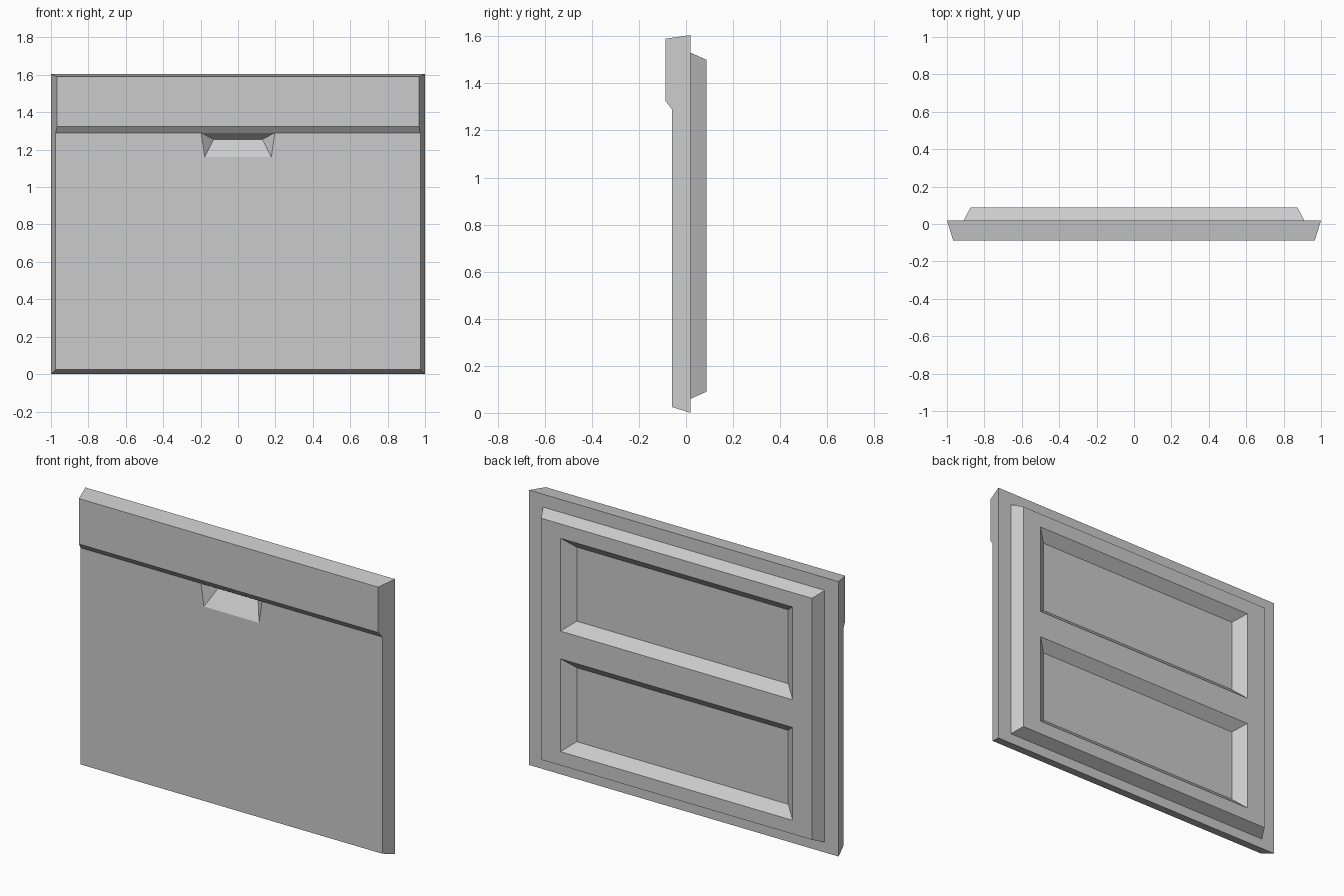
import bpy, bmesh

if "Cube" in bpy.data.objects:
    bpy.data.objects.remove(bpy.data.objects["Cube"])


def finish(bm, name):
    bmesh.ops.remove_doubles(bm, verts=bm.verts, dist=1e-5)
    bmesh.ops.recalc_face_normals(bm, faces=bm.faces)
    mesh = bpy.data.meshes.new(name)
    bm.to_mesh(mesh)
    bm.free()
    bpy.context.collection.objects.link(bpy.data.objects.new(name, mesh))


def face(bm, pts):
    return bm.faces.new([bm.verts.new(p) for p in pts])


def rect(x0, x1, z0, z1, y):
    return [(x0, y, z0), (x1, y, z0), (x1, y, z1), (x0, y, z1)]


def bridge(bm, a, b):
    for i in range(4):
        j = (i + 1) % 4
        face(bm, [a[i], a[j], b[j], b[i]])


# Front shell: tapered side profile (half width, y, z), with control band on top
bm = bmesh.new()
prof = [(1, .02, 0), (.975, -.06, .025), (.975, -.06, 1.29),
        (.967, -.087, 1.325), (.967, -.087, 1.59), (1, .02, 1.605)]
R = prof
L = [(-x, y, z) for x, y, z in prof]
face(bm, R)
face(bm, L)
for i in (0, 3, 4):
    face(bm, [L[i], R[i], R[i + 1], L[i + 1]])

# Handle recess under the band: opening and inner edge
top = [(s * .197, -.06, 1.29) for s in (-1, 1)]
low = [(s * .178, -.06, 1.16) for s in (-1, 1)]
inner = [(s * .13, 0, 1.255) for s in (-1, 1)]
face(bm, [L[1], R[1], R[2], top[1], low[1], low[0], top[0], L[2]])
face(bm, [L[2], top[0], top[1], R[2], R[3], L[3]])
face(bm, [low[0], low[1], inner[1], inner[0]])
face(bm, [top[0], top[1], inner[1], inner[0]])
for s in (0, 1):
    face(bm, [top[s], low[s], inner[s]])

# Flat rim around the back
base = rect(-.91, .91, .06, 1.53, .02)
bridge(bm, rect(-1, 1, 0, 1.605, .02), base)
finish(bm, "door_front")

# Raised inner liner with two sunken pockets
bm = bmesh.new()
Y = .087
bridge(bm, base, rect(-.875, .875, .09, 1.5, Y))
xs = [-.875, -.75, .75, .875]
zs = [.09, .17, .712, .874, 1.416, 1.5]
for i in range(3):
    for k in range(5):
        cell = rect(xs[i], xs[i + 1], zs[k], zs[k + 1], Y)
        if i == 1 and k in (1, 3):
            floor = rect(xs[1] + .067, xs[2] - .067,
                         zs[k] + .055, zs[k + 1] - .055, Y - .055)
            bridge(bm, cell, floor)
            face(bm, floor)
        else:
            face(bm, cell)
finish(bm, "door_liner")
# Open shell: make sure the liner faces outward
me = bpy.data.objects["door_liner"].data
if sum(p.normal.y * p.area for p in me.polygons) < 0:
    me.flip_normals()
